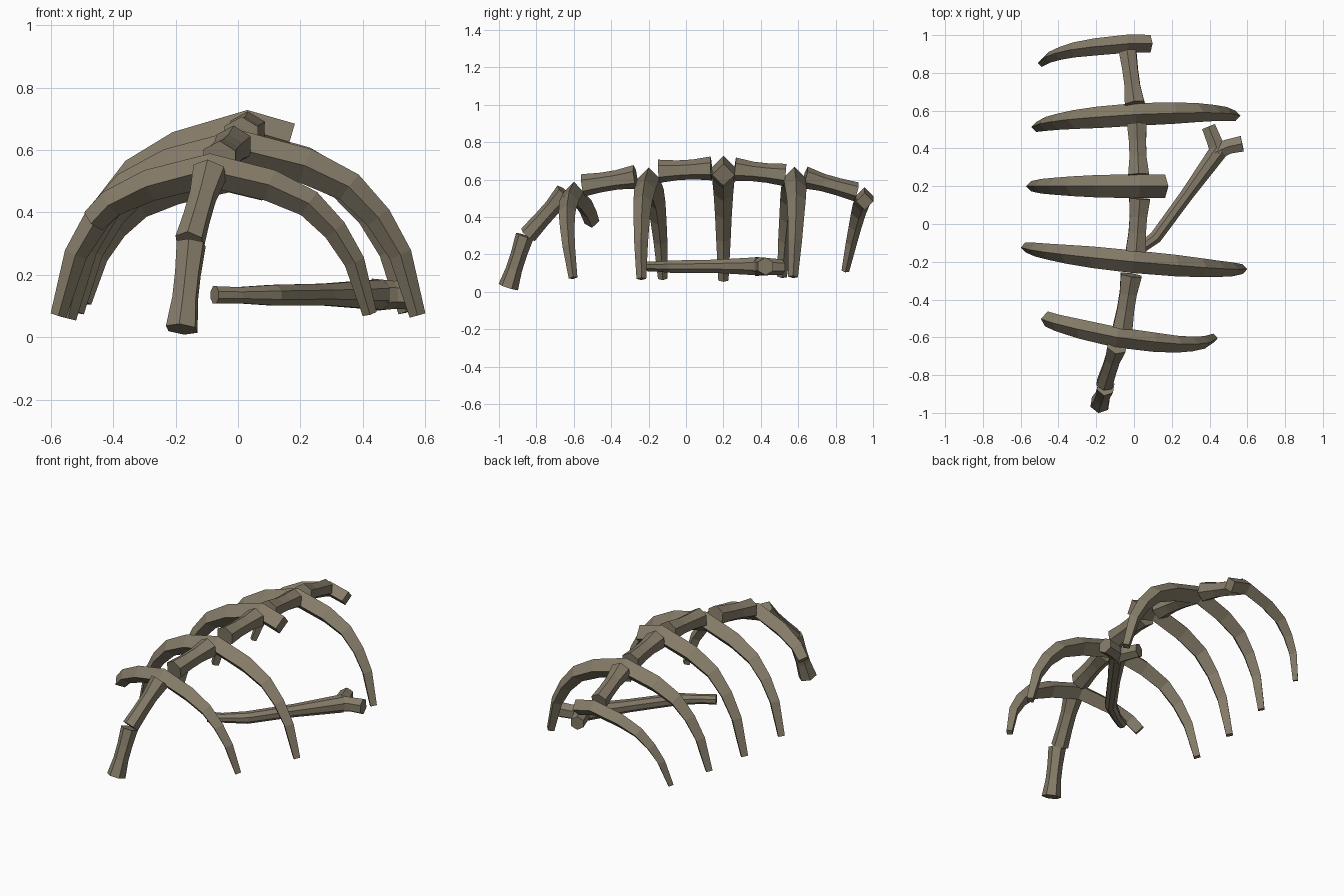
import bpy, bmesh, math
from mathutils import Vector

if "Cube" in bpy.data.objects:
    bpy.data.objects.remove(bpy.data.objects["Cube"])

bone = bpy.data.materials.new("weathered_bone")
bone.diffuse_color = (0.235, 0.2, 0.14, 1)
bone.use_nodes = True
bone.node_tree.nodes["Principled BSDF"].inputs["Base Color"].default_value = bone.diffuse_color


def sweep(name, pts, radii, sides, up, spin=0.0):
    """Faceted tube along a path; first corner points along 'up' unless spun."""
    pts = [Vector(p) for p in pts]
    up = Vector(up)
    bm = bmesh.new()
    rings = []
    for i, p in enumerate(pts):
        t = Vector()
        if i > 0:
            t += (p - pts[i - 1]).normalized()
        if i < len(pts) - 1:
            t += (pts[i + 1] - p).normalized()
        t.normalize()
        n = (up - t * up.dot(t)).normalized()
        b = t.cross(n)
        rings.append([bm.verts.new(p + radii[i] * (
            n * math.cos(spin + 2 * math.pi * k / sides) +
            b * math.sin(spin + 2 * math.pi * k / sides))) for k in range(sides)])
    for r0, r1 in zip(rings, rings[1:]):
        for k in range(sides):
            j = (k + 1) % sides
            bm.faces.new((r0[k], r0[j], r1[j], r1[k]))
    bm.faces.new(rings[0][::-1])
    bm.faces.new(rings[-1])
    bmesh.ops.recalc_face_normals(bm, faces=bm.faces)
    me = bpy.data.meshes.new(name)
    bm.to_mesh(me)
    bm.free()
    me.materials.append(bone)
    ob = bpy.data.objects.new(name, me)
    bpy.context.collection.objects.link(ob)
    return ob


# Half rib profile: distance from spine, drop, radius
PROFILE = [(0, 0, .060), (.217, .056, .057), (.357, .124, .050),
           (.450, .222, .043), (.520, .340, .037), (.575, .535, .026)]


def half_rib(cut):
    out = [PROFILE[0]]
    for a, b in zip(PROFILE, PROFILE[1:]):
        if b[0] >= cut:
            f = (cut - a[0]) / (b[0] - a[0])
            out.append(tuple(u + (v - u) * f for u, v in zip(a, b)))
            break
        out.append(b)
    return out


def rib(name, c, sx, sz, yaw, lean, left=.575, right=.575, thick=1.0):
    side = [(-d, h, r) for d, h, r in half_rib(left)][::-1]
    prof = side + half_rib(right)[1:]
    pts = [(c[0] + d * sx, c[1] + yaw * d * sx + lean * h * sz, c[2] - h * sz)
           for d, h, r in prof]
    sweep(name, pts, [r * thick for d, h, r in prof], 4, (0, 1, 0))


# Ribs, some broken short
rib("rib_front", (-.09, -.6, .535), .89, .86, -.178, .19, left=.42, thick=.9)
rib("rib_second", (0, -.2, .605), 1.0, 1.0, -.1, .035)
rib("rib_middle", (.03, .2, .665), 1.0, 1.13, 0, 0, right=.135, thick=1.05)
rib("rib_fourth", (.01, .58, .61), .92, .99, .056, -.07)
rib("rib_rear", (-.03, .955, .512), .8, .75, .05, -.2, right=.147, thick=.8)

# Spine: start, end, start radius, end radius
SPINE = [((-.18, -.95, .026), (-.15, -.862, .30), .055, .05),
         ((-.155, -.845, .305), (-.09, -.645, .53), .05, .058),
         ((-.06, -.55, .57), (-.015, -.27, .615), .06, .064),
         ((.01, -.145, .645), (.03, .135, .66), .062, .064),
         ((.025, .26, .655), (.015, .53, .625), .064, .06),
         ((.005, .635, .612), (-.033, .91, .535), .06, .052)]
for i, (a, b, r0, r1) in enumerate(SPINE):
    a, b = Vector(a), Vector(b)
    sweep(f"vertebra_{i + 1}", [a, a.lerp(b, .35), a.lerp(b, .65), b],
          [r0, (r0 + r1) * .42, (r0 + r1) * .42, r1], 6, (0, -.3, 1))

# Loose leg bone with forked end
sweep("leg_bone_shaft",
      [(-.075, -.195, .136), (.0, -.155, .135), (.115, -.07, .135), (.28, .155, .137), (.45, .39, .137)],
      [.03, .028, .036, .038, .052], 8, (0, 0, 1), math.pi / 8)
sweep("leg_bone_knob_a", [(.45, .37, .136), (.425, .44, .135), (.395, .515, .132)],
      [.05, .046, .042], 6, (0, 0, 1))
sweep("leg_bone_knob_b", [(.43, .38, .136), (.50, .41, .136), (.573, .425, .137)],
      [.052, .045, .048], 6, (0, 0, 1))
